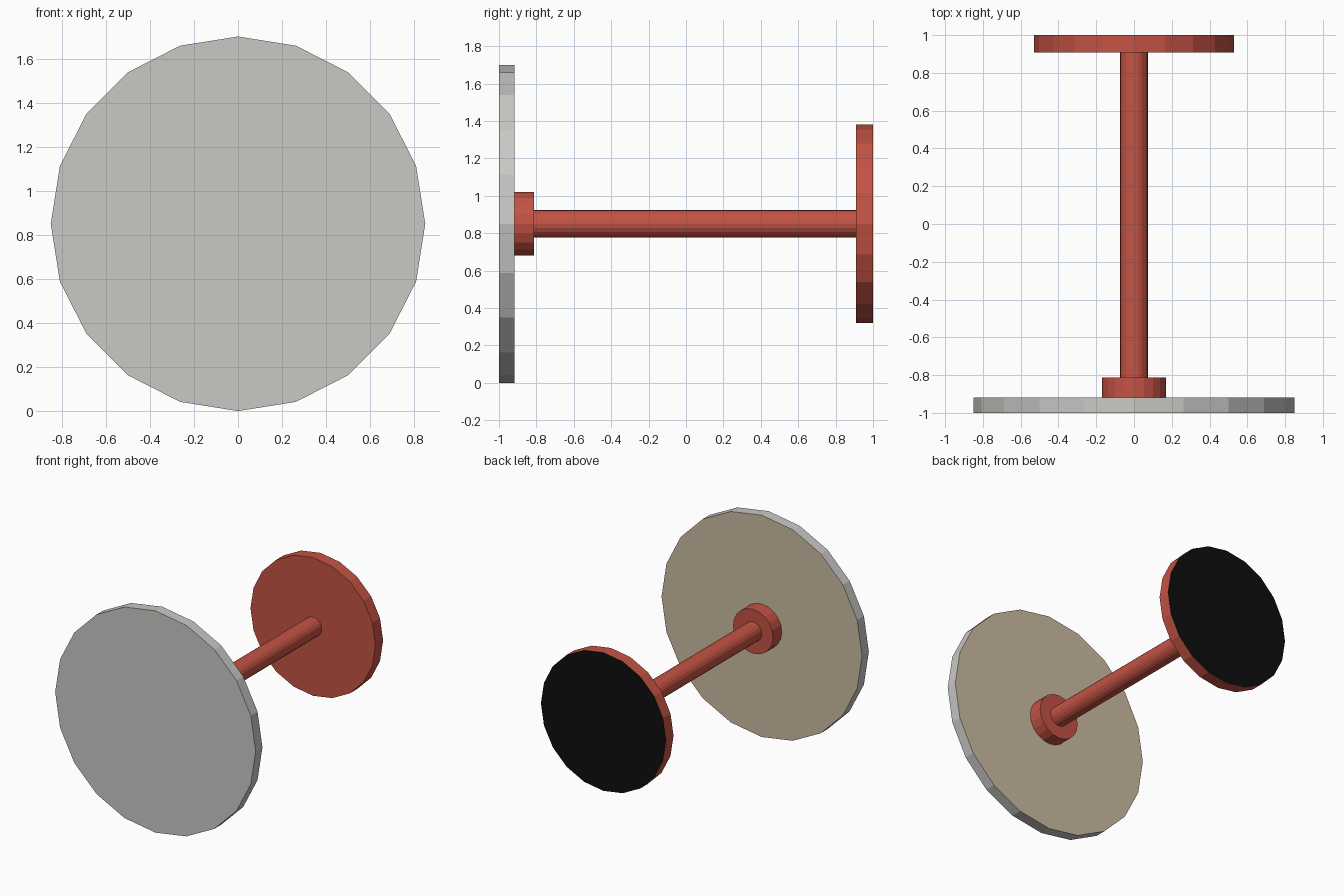
import bpy, bmesh
from mathutils import Matrix

if "Cube" in bpy.data.objects:
    bpy.data.objects.remove(bpy.data.objects["Cube"])

AXIS_Z = 0.85   # height of the common axle line
SIDES = 20


def srgb(r, g, b):
    lin = lambda c: c / 12.92 if c <= 0.04045 else ((c + 0.055) / 1.055) ** 2.4
    return [lin(c / 255) for c in (r, g, b)] + [1.0]


def material(name, rgb):
    m = bpy.data.materials.new(name)
    m.diffuse_color = srgb(*rgb)
    m.use_nodes = True
    m.node_tree.nodes["Principled BSDF"].inputs["Base Color"].default_value = m.diffuse_color
    return m


grey = material("light_grey", (200, 200, 197))
red = material("brick_red", (196, 83, 68))
tan = material("tan", (204, 187, 160))
black = material("black", (13, 13, 13))


def disc(name, radius, y0, y1, mat, back_mat=None):
    """Flat-sided cylinder along y; optional second colour on its +y face."""
    bm = bmesh.new()
    place = (Matrix.Translation((0, (y0 + y1) / 2, AXIS_Z))
             @ Matrix.Rotation(1.5707963268, 4, 'X'))
    bmesh.ops.create_cone(bm, cap_ends=True, segments=SIDES, radius1=radius,
                          radius2=radius, depth=y1 - y0, matrix=place)
    bm.normal_update()
    if back_mat:
        for f in bm.faces:
            f.material_index = int(f.normal.y > 0.9)
    me = bpy.data.meshes.new(name)
    bm.to_mesh(me)
    bm.free()
    me.materials.append(mat)
    if back_mat:
        me.materials.append(back_mat)
    ob = bpy.data.objects.new(name, me)
    bpy.context.collection.objects.link(ob)
    return ob


# Large front plate, grey with a tan inner face
disc("front_plate", 0.85, -1.0, -0.918, grey, tan)
# Collar joining plate and shaft
disc("collar", 0.17, -0.918, -0.812, red)
# Long thin shaft
disc("shaft", 0.074, -0.812, 0.908, red)
# Smaller rear plate with a black outer face
disc("rear_plate", 0.53, 0.908, 1.0, red, black)
